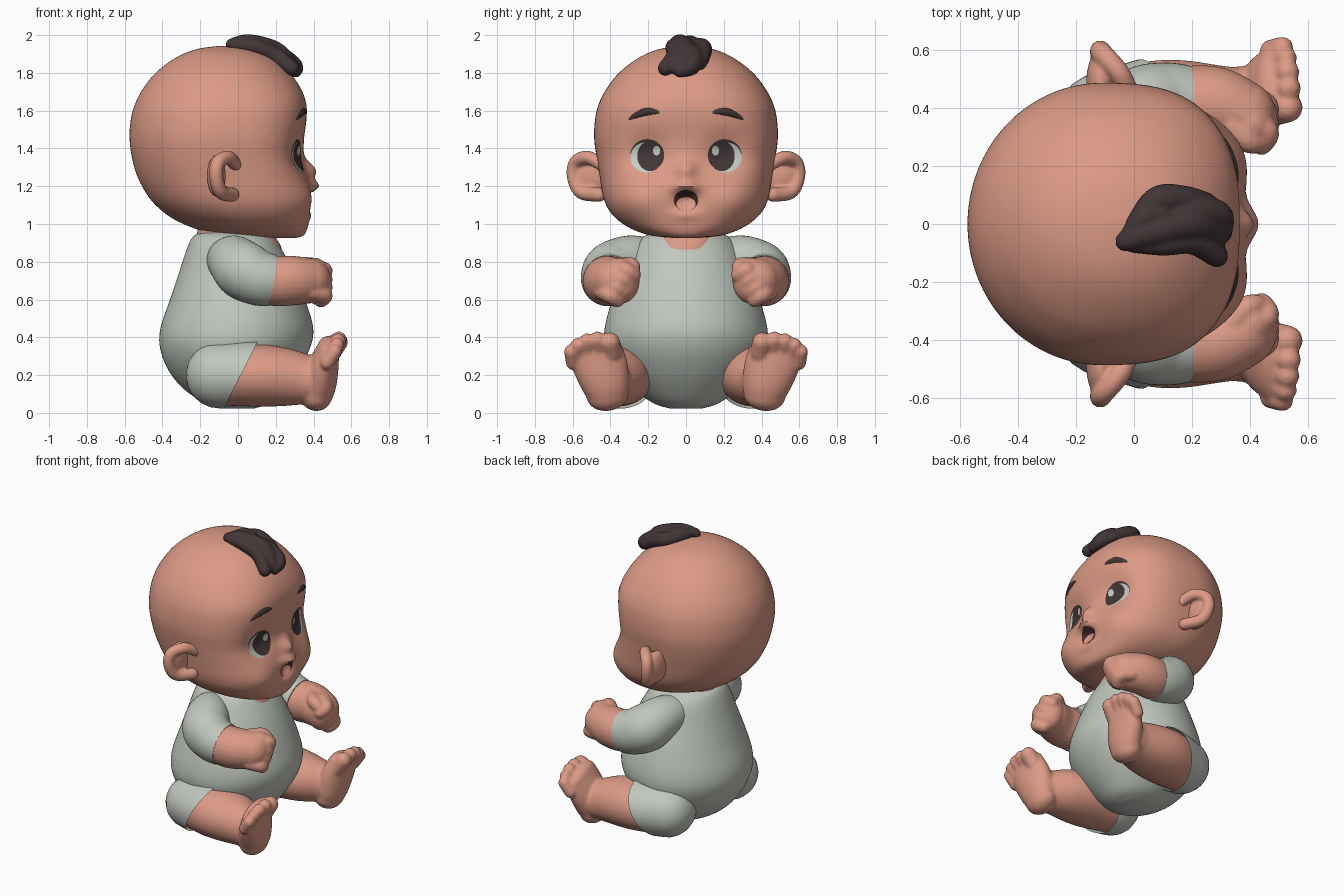
import bpy, bmesh, math
from mathutils import Vector
from mathutils.bvhtree import BVHTree

if "Cube" in bpy.data.objects:
    bpy.data.objects.remove(bpy.data.objects["Cube"])


def material(name, rgb):
    m = bpy.data.materials.new(name)
    m.diffuse_color = (*rgb, 1)
    m.use_nodes = True
    m.node_tree.nodes["Principled BSDF"].inputs["Base Color"].default_value = m.diffuse_color
    return m


SKIN = material("skin", (0.72, 0.325, 0.235))
SUIT = material("suit grey", (0.53, 0.57, 0.51))
HAIR = material("dark brown", (0.055, 0.036, 0.037))
MOUTH = material("mouth dark", (0.06, 0.025, 0.022))
WHITE = material("eye white", (0.55, 0.60, 0.55))


def spline(pts, k):
    """Catmull-Rom through tuples of any length."""
    out = []
    for i in range(len(pts) - 1):
        a, b, c, d = pts[max(i - 1, 0)], pts[i], pts[i + 1], pts[min(i + 2, len(pts) - 1)]
        for j in range(k):
            t = j / k
            out.append([0.5 * (2 * q + (r - p) * t + (2 * p - 5 * q + 4 * r - s) * t * t
                               + (3 * q - p - 3 * r + s) * t ** 3) for p, q, r, s in zip(a, b, c, d)])
    return out + [list(pts[-1])]


def skin_rings(bm, rings):
    vs = [[bm.verts.new(p) for p in ring] for ring in rings]
    n = len(vs[0])
    for a, b in zip(vs, vs[1:]):
        for i in range(n):
            bm.faces.new((a[i], a[(i + 1) % n], b[(i + 1) % n], b[i]))
    bm.faces.new(vs[0][::-1])
    bm.faces.new(vs[-1])


def loft(bm, rows, k=5, n=96):
    """Rows: z, back x, front x, half width, front squareness."""
    rings = []
    for z, xb, xf, w, e in spline(rows, k):
        c, a, ring = (xb + xf) / 2, (xf - xb) / 2, []
        for i in range(n):
            t = 2 * math.pi * i / n
            p = e if math.cos(t) > 0 else 2
            r = (abs(math.cos(t) / a) ** p + abs(math.sin(t) / w) ** p) ** (-1 / p)
            ring.append((c + r * math.cos(t), r * math.sin(t), z))
        rings.append(ring)
    skin_rings(bm, rings)


def tube(bm, pts, ref=(0, 0, 1), k=6, n=24, round_end=True):
    """Points: x, y, z, radius (and optional second radius)."""
    pts = [tuple(p) + ((p[3],) if len(p) == 4 else ()) for p in pts]
    s = spline(pts, k)
    P = [Vector(q[:3]) for q in s]
    T = [(P[min(i + 1, len(P) - 1)] - P[max(i - 1, 0)]).normalized() for i in range(len(P))]
    steps = [math.radians(a) for a in (82, 65, 48, 32, 16)]
    seq = [(0, -a) for a in steps] + [(i, 0) for i in range(len(P))]
    if round_end:
        seq += [(len(P) - 1, a) for a in steps[::-1]]
    rings = []
    for i, a in seq:
        u = T[i].cross(Vector(ref)).normalized()
        v = u.cross(T[i])
        w, h = s[i][3], s[i][4]
        o = P[i] + T[i] * math.sin(a) * min(w, h)
        rings.append([o + math.cos(a) * (u * w * math.cos(t) + v * h * math.sin(t))
                      for t in (2 * math.pi * j / n for j in range(n))])
    skin_rings(bm, rings)


def ball(bm, c, r):
    vs = bmesh.ops.create_uvsphere(bm, u_segments=24, v_segments=14, radius=1)["verts"]
    for v in vs:
        v.co = Vector(c) + Vector([a * b for a, b in zip(v.co, r)])


def finish(bm, name, mat, mirror=False, voxel=0, smooth=3, recalc=True):
    if recalc:
        bmesh.ops.recalc_face_normals(bm, faces=bm.faces)
    for f in bm.faces:
        f.smooth = True
    for e in bm.edges:
        if len(e.link_faces) == 2 and e.calc_face_angle(0) > 0.8:
            e.smooth = False
    me = bpy.data.meshes.new(name)
    bm.to_mesh(me)
    me.materials.append(mat)
    ob = bpy.data.objects.new(name, me)
    bpy.context.collection.objects.link(ob)
    if voxel:
        m = ob.modifiers.new("blend", "REMESH")
        m.mode, m.voxel_size, m.use_smooth_shade = "VOXEL", voxel, True
        m = ob.modifiers.new("soften", "SMOOTH")
        m.factor, m.iterations = 0.5, smooth
    if mirror:
        m = ob.modifiers.new("mirror", "MIRROR")
        m.use_axis = (False, True, False)
        m.use_mirror_merge = False
    return ob


# head: lofted skull with soft cheeks, sockets, nose and lips
head = bmesh.new()
loft(head, [(.925, .05, .30, .05, 2), (.938, -.08, .345, .18, 2.1), (.97, -.21, .365, .28, 2.3),
            (1.02, -.33, .375, .36, 2.5), (1.08, -.415, .38, .412, 2.7), (1.15, -.478, .38, .44, 2.8),
            (1.25, -.532, .37, .457, 2.8), (1.35, -.561, .35, .473, 2.8), (1.45, -.574, .35, .486, 2.8),
            (1.55, -.568, .362, .482, 2.7), (1.63, -.547, .362, .464, 2.6), (1.71, -.507, .336, .425, 2.4),
            (1.80, -.436, .275, .355, 2.2), (1.88, -.33, .18, .25, 2.1), (1.925, -.22, .07, .145, 2),
            (1.943, -.1, -.05, .025, 2)], k=6, n=160)
# bumps: amount, y, z, y spread, z spread
BUMPS = [(-.04, .21, 1.37, .11, .1), (.032, .26, 1.13, .13, .1), (.05, 0, 1.285, .05, .05),
         (.052, 0, 1.2, .075, .035), (-.04, 0, 1.12, .06, .045), (.012, 0, 1.05, .07, .03)]
for v in head.verts:
    if v.co.x > 0.05:
        fade = min(1, (v.co.x - .05) / .15)
        v.co.x += fade * sum(a * math.exp(-((abs(v.co.y) - y) / sy) ** 2 - ((v.co.z - z) / sz) ** 2)
                             for a, y, z, sy, sz in BUMPS)
head.normal_update()
tree = BVHTree.FromBMesh(head)
finish(head, "head", SKIN)


def decal(name, mat, y, z, ry, rz, off, mirror=True, bend=0, tilt=0, dome=0):
    """Thin oval plate projected onto the face."""
    bm, rings, n = bmesh.new(), [], 48
    for i in range(9):
        q, ring = i / 8, []
        for j in range(1 if i == 0 else n):
            t = 2 * math.pi * j / n
            dy, dz = ry * q * math.cos(t), rz * q * math.sin(t)
            py, pz = y + dy, z + dz + tilt * dy - bend * dy * dy
            hit = tree.ray_cast(Vector((2, py, pz)), Vector((-1, 0, 0)))[0]
            ring.append(bm.verts.new((hit.x + off + dome * (1 - q * q), py, pz)))
        rings.append(ring)
    for j in range(n):
        bm.faces.new((rings[0][0], rings[1][j], rings[1][(j + 1) % n]))
        for a, b in zip(rings[1:], rings[2:]):
            bm.faces.new((a[j], b[j], b[(j + 1) % n], a[(j + 1) % n]))
    bm.normal_update()
    if sum(f.normal.x for f in bm.faces) < 0:
        bmesh.ops.reverse_faces(bm, faces=bm.faces)
    finish(bm, name, mat, mirror, recalc=False)


# face details
decal("eyelid_line", HAIR, .205, 1.364, .09, .085, .003)
decal("eye_white", WHITE, .209, 1.353, .085, .08, .0055)
decal("iris", HAIR, .19, 1.36, .068, .08, .008)
decal("eye_glint", WHITE, .156, 1.388, .019, .025, .0098)
decal("eyebrow", HAIR, .222, 1.592, .083, .02, .002, bend=3, tilt=-.22, dome=.01)
decal("mouth", MOUTH, 0, 1.125, .065, .055, .003, mirror=False)
decal("tongue", SKIN, 0, 1.106, .05, .036, .006, mirror=False, dome=.006)

# ears: curled rim around a shallow cup
bm = bmesh.new()
tube(bm, [(-.01, .44, 1.31, .034), (-.05, .52, 1.352, .036), (-.105, .583, 1.325, .037),
          (-.115, .594, 1.25, .037), (-.09, .555, 1.17, .038), (-.03, .46, 1.155, .038)], ref=(1, 0, 0))
ball(bm, (-.115, .49, 1.255), (.05, .11, .11))
finish(bm, "ears", SKIN, True, .009)

# hair tuft from tapered locks
bm = bmesh.new()
for lock in ([(-.03, -.06, 1.95, .035), (.06, -.03, 1.955, .05), (.2, 0, 1.91, .055), (.28, -.04, 1.83, .045)],
             [(0, 0, 1.95, .03), (.08, .08, 1.935, .05), (.17, .085, 1.9, .048), (.25, .075, 1.85, .035)],
             [(.06, 0, 1.94, .04), (.2, .04, 1.9, .05), (.29, .03, 1.84, .05), (.305, -.03, 1.81, .035)],
             [(.0, -.07, 1.945, .03), (.1, -.07, 1.935, .04), (.2, -.06, 1.89, .045), (.285, -.11, 1.825, .04)],
             [(-.02, -.03, 1.96, .025), (.03, .02, 1.965, .035), (.09, .03, 1.955, .035)]):
    tube(bm, lock)
finish(bm, "hair_tuft", HAIR, voxel=.01, smooth=2)

# neck and torso
bm = bmesh.new()
loft(bm, [(.78, -.15, .2, .12, 2.4), (.86, -.2, .232, .165, 2.4), (.93, -.22, .198, .175, 2.4),
          (.96, -.215, .17, .17, 2.2), (1.06, -.2, .15, .16, 2)])
finish(bm, "neck", SKIN)
bm = bmesh.new()
loft(bm, [(.022, -.08, .08, .08, 2), (.05, -.17, .16, .17, 2), (.12, -.28, .235, .27, 2),
          (.22, -.365, .315, .36, 2), (.34, -.412, .38, .425, 2), (.45, -.41, .398, .43, 2),
          (.6, -.36, .355, .39, 2), (.75, -.31, .295, .33, 2), (.87, -.27, .228, .28, 2),
          (.93, -.24, .185, .23, 2), (.955, -.2, .14, .17, 2)])
finish(bm, "suit_body", SUIT)

# sleeves
bm = bmesh.new()
tube(bm, [(-.05, .2, .81, .12), (-.02, .3, .80, .14), (.03, .385, .755, .155),
          (.11, .41, .715, .147), (.185, .41, .70, .137)], round_end=False, n=40)
finish(bm, "sleeves", SUIT, True)

# forearms with curled fists
bm = bmesh.new()
tube(bm, [(.06, .40, .73, .11), (.18, .412, .70, .132), (.28, .41, .70, .132), (.37, .375, .70, .122)])
ball(bm, (.405, .345, .70), (.085, .1, .122))
for i in range(4):
    q = i / 3
    y, z = .28 + .085 * q, .75 - .13 * q
    tube(bm, [(.39, y + .08, z + .02, .042), (.456, y + .04, z + .005, .044), (.44, y, z - .02, .042)])
tube(bm, [(.34, .34, .78, .045), (.39, .29, .78, .043), (.42, .28, .765, .038)])
finish(bm, "forearms_and_fists", SKIN, True, .01, 3)

# legs with upturned feet
LEG = [(-.1, .34, .2, .17, .16), (.08, .365, .2, .198, .166), (.24, .385, .19, .178, .155),
       (.37, .415, .175, .13, .13)]
bm = bmesh.new()
tube(bm, LEG, n=48, k=10)
tube(bm, [(.415, .415, .095, .112, .085), (.43, .425, .15, .128, .09), (.45, .45, .24, .143, .083),
          (.478, .482, .335, .14, .06)], ref=(1, 0, 0), n=40)
for y, z, x, r in ((.402, .375, .53, .052), (.468, .388, .533, .043), (.524, .38, .53, .041),
                   (.573, .358, .523, .039), (.608, .325, .512, .038)):
    tube(bm, [(x - .04, y - .01, z - .06, r), (x, y, z, r)], ref=(0, 1, 0))
finish(bm, "legs_and_feet", SKIN, True, .01, 3)

# suit leg openings: wider tube cut on a slant
bm = bmesh.new()
tube(bm, [(x, y, z, w + .014, h + .016) for x, y, z, w, h in LEG], n=48, k=10)
bmesh.ops.bisect_plane(bm, geom=bm.verts[:] + bm.edges[:] + bm.faces[:], plane_co=(.02, 0, .21),
                       plane_no=(.89, 0, -.45), clear_outer=True)
finish(bm, "suit_leg_cuffs", SUIT, True)
